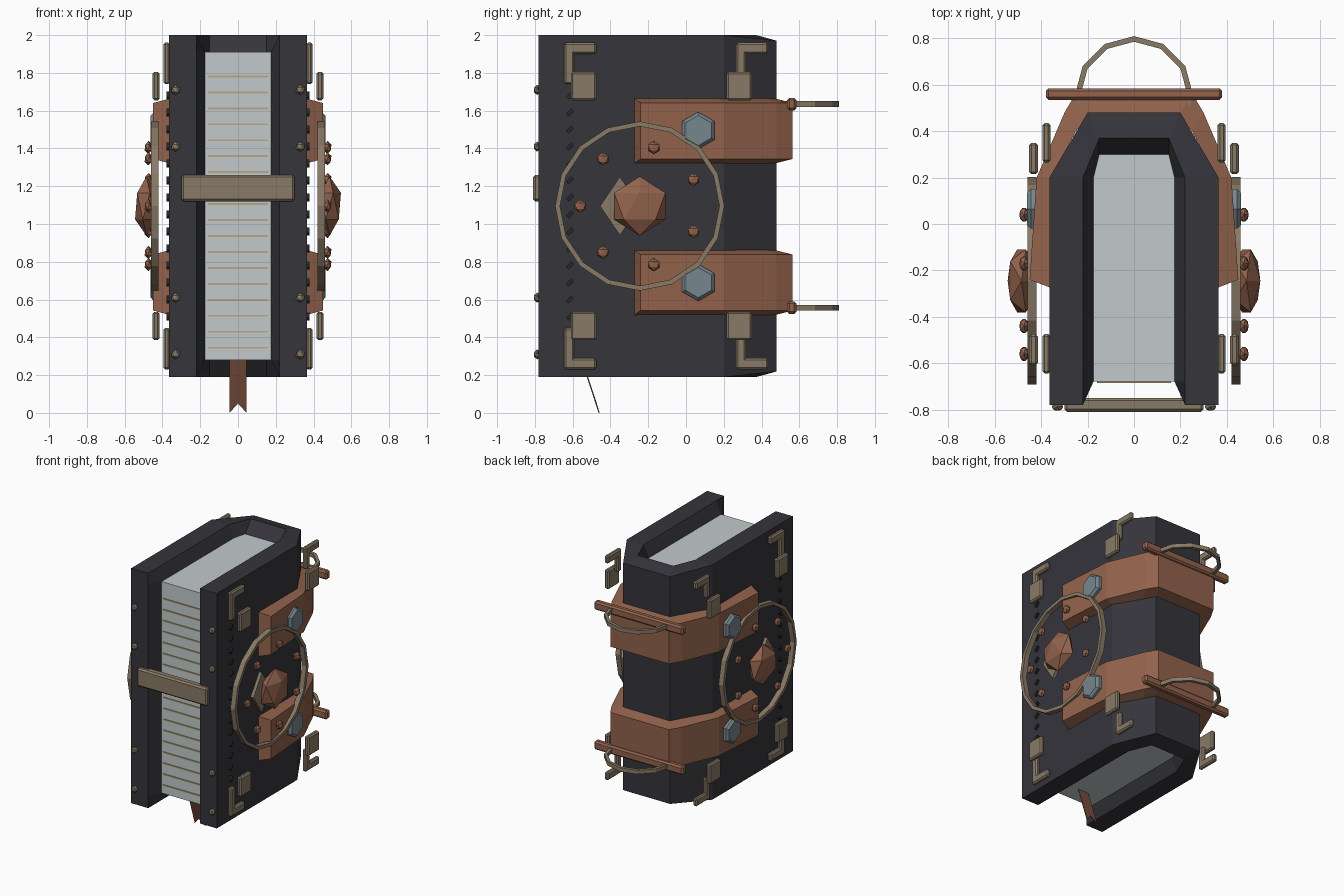
import bpy, bmesh, math
from mathutils import Matrix, Vector

if "Cube" in bpy.data.objects:
    bpy.data.objects.remove(bpy.data.objects["Cube"])


def material(name, rgb):
    m = bpy.data.materials.new(name)
    m.diffuse_color = (*rgb, 1)
    m.use_nodes = True
    m.node_tree.nodes["Principled BSDF"].inputs["Base Color"].default_value = m.diffuse_color
    return m


LEATHER = material("dark leather", (0.036, 0.035, 0.044))
COPPER = material("copper", (0.29, 0.125, 0.073))
BRASS = material("dull brass", (0.25, 0.195, 0.135))
PAPER = material("paper", (0.54, 0.59, 0.60))
LINES = material("page lines", (0.50, 0.39, 0.22))
STEEL = material("blue steel", (0.18, 0.24, 0.27))
RIBBON = material("ribbon brown", (0.20, 0.08, 0.05))
STITCH = material("stitch black", (0.02, 0.02, 0.022))
MID = 1.095  # height the book is mirrored about


def finish(name, bm, mat):
    bmesh.ops.recalc_face_normals(bm, faces=bm.faces)
    me = bpy.data.meshes.new(name)
    bm.to_mesh(me)
    bm.free()
    me.materials.append(mat)
    ob = bpy.data.objects.new(name, me)
    bpy.context.collection.objects.link(ob)
    return ob


def box(name, x, y, z, mat, bevel=0, tilt=0):
    """Box from (min, max) ranges, optional chamfer and tilt about x."""
    bm = bmesh.new()
    size = [abs(r[1] - r[0]) for r in (x, y, z)]
    mid = [(r[0] + r[1]) / 2 for r in (x, y, z)]
    bmesh.ops.create_cube(bm, size=1, matrix=Matrix.Translation(mid)
                          @ Matrix.Rotation(tilt, 4, 'X') @ Matrix.Diagonal((*size, 1)))
    if bevel:
        bmesh.ops.bevel(bm, geom=bm.edges[:], offset=bevel, segments=1, affect='EDGES')
    return finish(name, bm, mat)


def gem(name, loc, scale, mat):
    bm = bmesh.new()
    bmesh.ops.create_icosphere(bm, subdivisions=1, radius=1,
                               matrix=Matrix.Translation(loc) @ Matrix.Diagonal((*scale, 1)))
    return finish(name, bm, mat)


def loft(name, loops, mat, closed=True, caps=False):
    """Skin a row of equal point loops; closed joins last loop to first."""
    bm = bmesh.new()
    rows = [[bm.verts.new(p) for p in loop] for loop in loops]
    n = len(rows[0])
    for i in range(len(rows) if closed else len(rows) - 1):
        a, b = rows[i], rows[(i + 1) % len(rows)]
        for j in range(n):
            bm.faces.new((a[j], a[(j + 1) % n], b[(j + 1) % n], b[j]))
    if caps:
        bm.faces.new(rows[0])
        bm.faces.new(rows[-1])
    return finish(name, bm, mat)


def ring(name, centre, radius, half_w, half_t, sides, axis, mat):
    """Faceted hoop with rectangular section, lying across the given axis."""
    loops = []
    for i in range(sides):
        a = 2 * math.pi * i / sides
        loop = []
        for dr, dt in ((-half_w, -half_t), (half_w, -half_t), (half_w, half_t), (-half_w, half_t)):
            u, v = (radius + dr) * math.cos(a), (radius + dr) * math.sin(a)
            loop.append(Vector(centre) + Vector((dt, u, v) if axis == 'X' else (u, v, dt)))
        loops.append(loop)
    return loft(name, loops, mat)


def both(points):
    """Continue a right-hand path with its mirror image."""
    return points + [(-p[0], *p[1:]) for p in reversed(points)]


# Cover: U-shaped shell, with the inner rim sloping down to the page block
H = 1.811 / 2
sections = []
for h, w, back in ((H, 0.22, 0.37), (H - 0.09, 0.175, 0.30)):
    outer_drop = 0.03 if h == H else 0
    sections.append([
        ((0.365, -0.78, h), (0.22, -0.78, h)),
        ((0.365, -0.68, h), (w, -0.68, h)),
        ((0.365, 0.20, h), (w, 0.20, h)),
        ((0.20, 0.48, h - outer_drop), (0.15, back, h))])
top, inner = sections
loops = []
for i in range(4):
    o, r = top[i]
    n = inner[i][1]
    half = [o, r, n]
    loops.append([(x, y, MID + z) for x, y, z in half]
                 + [(x, y, MID - z) for x, y, z in reversed(half)])
loops += [[(-x, y, z) for x, y, z in lp] for lp in reversed(loops)]
loft("cover", loops, LEATHER, closed=False, caps=True)

# Page block with ruled edges
box("pages", (-0.175, 0.175), (-0.68, 0.305), (0.28, 1.91), PAPER)
for i in range(18):
    z = 0.345 + i * 0.0845
    box("page_line", (-0.16, 0.16), (-0.686, -0.678), (z - 0.005, z + 0.005), LINES)

# Ribbon bookmark with a swallow tail
bm = bmesh.new()
pts = [(-0.045, -0.553, 0.285), (0.045, -0.553, 0.285), (0.045, -0.46, 0.0),
       (0, -0.475, 0.05), (-0.045, -0.46, 0.0)]
front = [bm.verts.new((x, y - 0.003, z)) for x, y, z in pts]
rear = [bm.verts.new((x, y + 0.003, z)) for x, y, z in pts]
bm.faces.new(front)
bm.faces.new(rear)
for i in range(5):
    j = (i + 1) % 5
    bm.faces.new((front[i], front[j], rear[j], rear[i]))
finish("ribbon", bm, RIBBON)

# Front clasp
box("clasp", (-0.30, 0.30), (-0.81, -0.75), (1.12, 1.26), BRASS, 0.012)

# Straps round the spine, each with a cross bar and a ring
base = both([(0.36, -0.275), (0.36, 0.20), (0.25, 0.40), (0.195, 0.47)])
face = both([(0.45, -0.24), (0.42, 0.20), (0.30, 0.48), (0.25, 0.565)])
for zc, bar_z in ((1.4925, 1.635), (0.69, 0.557)):
    loops = [[(bx, by, zc - 0.172), (fx, fy, zc - 0.148), (fx, fy, zc + 0.148), (bx, by, zc + 0.172)]
             for (bx, by), (fx, fy) in zip(base, face)]
    loft("strap", loops, COPPER, closed=False, caps=True)
    box("strap_bar", (-0.38, 0.38), (0.535, 0.585), (bar_z - 0.033, bar_z + 0.033), COPPER, 0.012)
    ring("spine_ring", (0, 0.555, bar_z), 0.243, 0.012, 0.015, 12, 'Z', BRASS)

STUDS = [(-0.44, 1.345), (-0.56, MID), (-0.44, 0.85), (0.04, 1.235), (0.04, 0.96),
         (-0.17, 1.405), (-0.17, 0.785)]
for s in (1, -1):
    # Side medallion: hoop, diamond plate, centre gem and studs
    ring("side_ring", (s * 0.44, -0.245, MID), 0.435, 0.013, 0.02, 16, 'X', BRASS)
    diamond = [(-0.455, MID), (-0.35, MID + 0.155), (-0.245, MID), (-0.35, MID - 0.155)]
    loft("diamond_plate", [[(s * x, y, z) for y, z in diamond] for x in (0.425, 0.45)],
         BRASS, closed=False, caps=True)
    gem("side_gem", (s * 0.485, -0.245, MID), (0.067, 0.16, 0.157), COPPER)
    for y, z in STUDS:
        gem("side_stud", (s * 0.474, y, z), (0.023, 0.035, 0.035), COPPER)

    # Hexagonal bolts on the straps
    for z in (1.495, 0.69):
        hexes = [[(s * x, 0.065 + r * math.sin(k * math.pi / 3), z + r * math.cos(k * math.pi / 3))
                  for k in range(6)] for x, r in ((0.39, 0.098), (0.445, 0.098), (0.462, 0.08))]
        loft("hex_bolt", hexes, STEEL, closed=False, caps=True)

    # Corner brackets and square plates, mirrored top to bottom
    for top_side in (1, -1):
        def zr(a, b):
            return tuple(sorted((MID + top_side * (a - MID), MID + top_side * (b - MID))))
        for y0, leg, p0 in ((-0.645, 1.74, -0.61), (0.265, 1.79, 0.215)):
            xr = sorted((s * 0.36, s * 0.395))
            box("bracket_leg", xr, (y0, y0 + 0.053), zr(leg, 1.96), BRASS, 0.01)
            box("bracket_arm", xr, (y0, y0 + 0.17), zr(1.90, 1.96), BRASS, 0.01)
            box("corner_plate", sorted((s * 0.415, s * 0.452)), (p0, p0 + 0.135),
                zr(1.655, 1.805), BRASS, 0.01)

    # Rivets on the front edges
    for z in (0.31, 0.61, 1.41, 1.71):
        gem("front_rivet", (s * 0.33, -0.788, z), (0.027, 0.02, 0.027), BRASS)

    # Stitches down the side boards
    for i in range(14):
        z = 0.51 + i * 0.09
        box("stitch", sorted((s * 0.36, s * 0.379)), (-0.624, -0.604), (z - 0.02, z + 0.02),
            STITCH, tilt=-0.8)
